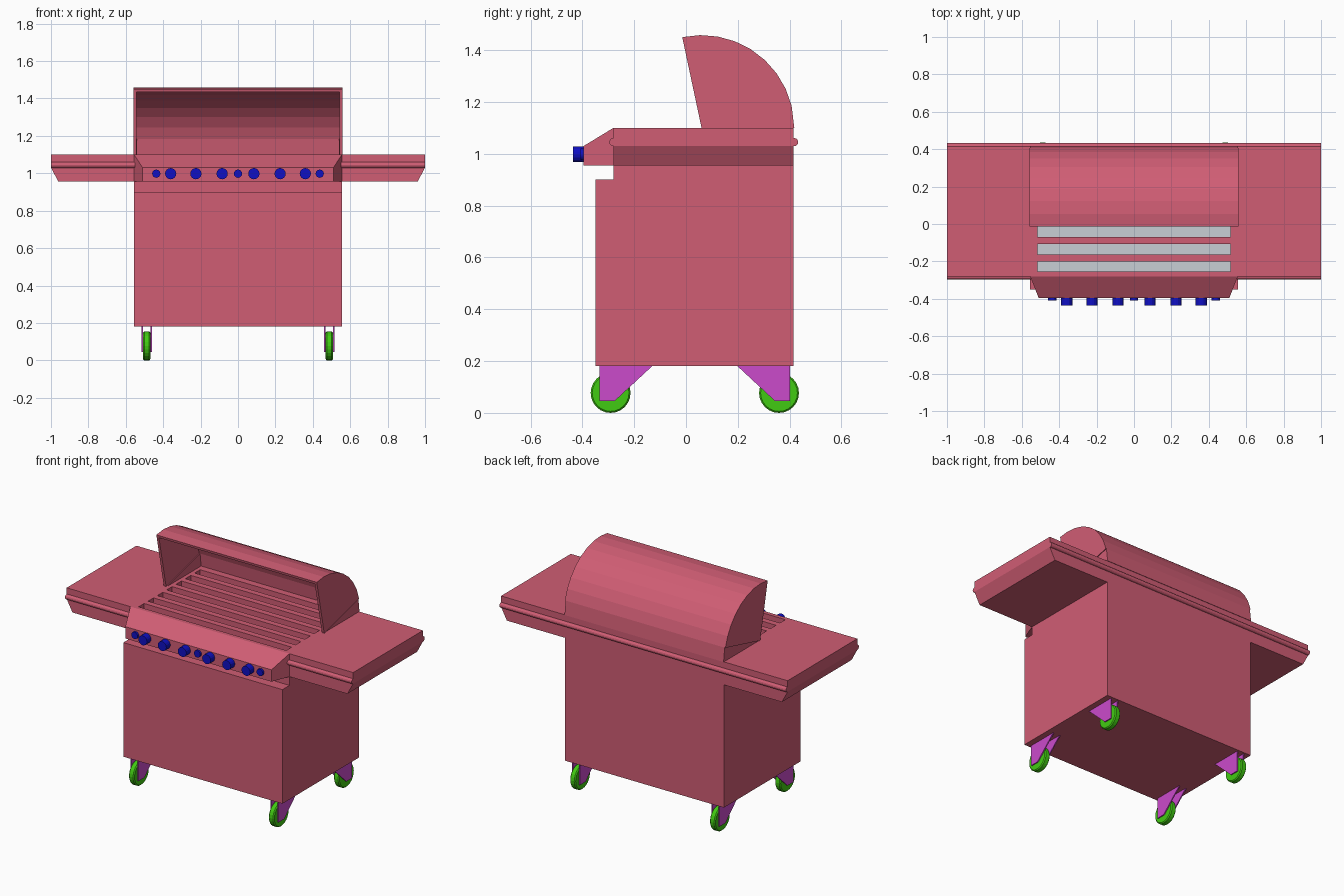
import bpy, bmesh, math
from mathutils import Vector

if "Cube" in bpy.data.objects:
    bpy.data.objects.remove(bpy.data.objects["Cube"])


def material(name, rgb):
    m = bpy.data.materials.new(name)
    m.diffuse_color = (*rgb, 1)
    m.use_nodes = True
    m.node_tree.nodes["Principled BSDF"].inputs["Base Color"].default_value = m.diffuse_color
    return m


RED = material("red enamel", (0.63, 0.11, 0.175))
BLUE = material("blue knob", (0.005, 0.005, 0.55))
GREEN = material("green wheel", (0.053, 0.6, 0.006))
MAGENTA = material("magenta bracket", (0.6, 0.07, 0.6))
GREY = material("grey tray", (0.58, 0.62, 0.66))


def prism(bm, profile, a, b, axis="x"):
    """Extrude a 2D profile from a to b: (y,z) along x, or (x,z) along y."""
    def place(p, t):
        return Vector((t, p[0], p[1])) if axis == "x" else Vector((p[0], t, p[1]))
    lo = [bm.verts.new(place(p, a)) for p in profile]
    hi = [bm.verts.new(place(p, b)) for p in profile]
    faces = [bm.faces.new(lo), bm.faces.new(hi)]
    n = len(profile)
    for i in range(n):
        j = (i + 1) % n
        faces.append(bm.faces.new((lo[i], lo[j], hi[j], hi[i])))
    bmesh.ops.recalc_face_normals(bm, faces=faces)


def box(bm, x0, x1, y0, y1, z0, z1):
    prism(bm, [(y0, z0), (y1, z0), (y1, z1), (y0, z1)], x0, x1)


def arc(c, r, a0, a1, n):
    return [(c[0] + r * math.cos(math.radians(a0 + (a1 - a0) * i / n)),
             c[1] + r * math.sin(math.radians(a0 + (a1 - a0) * i / n)))
            for i in range(n + 1)]


def circle(c, r, n):
    return arc(c, r, 0, 360, n)[:-1]


def finish(name, bm, mat):
    me = bpy.data.meshes.new(name)
    bm.to_mesh(me)
    bm.free()
    me.materials.append(mat)
    ob = bpy.data.objects.new(name, me)
    bpy.context.collection.objects.link(ob)
    return ob


# Cabinet with set-back neck
bm = bmesh.new()
prism(bm, [(-0.35, 0.18), (0.415, 0.18), (0.415, 1.03), (-0.28, 1.03),
           (-0.28, 0.90), (-0.35, 0.90)], -0.555, 0.555)
finish("cabinet", bm, RED)

# Deck across cooking area and both side shelves, with grate slots cut through
bm = bmesh.new()
box(bm, -1, 1, -0.28, 0.415, 1.03, 1.10)
deck = finish("deck", bm, RED)
bm = bmesh.new()
for i in range(7):
    y = -0.255 + 0.093 * i
    box(bm, -0.515, 0.515, y, y + 0.055, 1.0, 1.2)
cutter = finish("slot_cutter", bm, RED)
cutter.hide_render = True
mod = deck.modifiers.new("slots", "BOOLEAN")
mod.operation = "DIFFERENCE"
mod.solver = "EXACT"
mod.object = cutter
bpy.context.view_layer.objects.active = deck
bpy.ops.object.modifier_apply(modifier=mod.name)
bpy.data.objects.remove(cutter)

# Grey tray seen through the slots
bm = bmesh.new()
for i in range(7):
    y = -0.255 + 0.093 * i
    box(bm, -0.515, 0.515, y, y + 0.055, 1.028, 1.035)
finish("drip_tray", bm, GREY)

# Sloped shelf undersides
bm = bmesh.new()
for s in (-1, 1):
    prism(bm, [(s * 0.555, 0.955), (s * 0.96, 0.955), (s * 1.0, 1.03),
               (s * 0.555, 1.03)], -0.28, 0.415, "y")
finish("shelf_supports", bm, RED)

# Round rails along front and back edges
bm = bmesh.new()
prism(bm, circle((0.417, 1.045), 0.016, 12), -1, 1)
for s in (-1, 1):
    prism(bm, circle((-0.28, 1.045), 0.016, 12), s * 0.55, s * 1.0)
finish("edge_rails", bm, RED)

# Control panel: sloped on top, tapered at both ends
bm = bmesh.new()
prism(bm, [(-0.28, 0.955), (-0.395, 0.955), (-0.395, 1.03), (-0.28, 1.10)],
      -0.555, 0.555)
for v in bm.verts:
    if v.co.y < -0.3:
        v.co.x *= 0.51 / 0.555
finish("control_panel", bm, RED)

# Knobs
bm = bmesh.new()
for x in (0.085, 0.225, 0.36):
    for s in (-1, 1):
        prism(bm, circle((s * x, 0.998), 0.03, 16), -0.436, -0.39, "y")
for x in (-0.437, 0, 0.437):
    prism(bm, circle((x, 0.998), 0.022, 16), -0.408, -0.39, "y")
finish("knobs", bm, BLUE)

# Open lid and the fixed hood behind it: curved shell plus end plates
PIVOT, R, T = (0.06, 1.10), 0.358, 0.016


def hood(name, a0, a1, n, w):
    bm = bmesh.new()
    inner = arc(PIVOT, R - T, a0, a1, n)
    prism(bm, arc(PIVOT, R, a0, a1, n) + inner[::-1], -w, w)
    for s in (-1, 1):
        prism(bm, [PIVOT] + inner, s * (w - T), s * w)
    return finish(name, bm, RED)


hood("lid", 14, 102, 8, 0.56)
hood("fixed_hood", 0, 14, 1, 0.555)

# Casters: wheels and paired fork plates, mirrored front to back
wheels, forks = bmesh.new(), bmesh.new()
MID = 0.034
for sx in (-1, 1):
    for sy in (-1, 1):
        prism(wheels, circle((MID + sy * 0.325, 0.077), 0.077, 24),
              sx * 0.469, sx * 0.507)
        plate = [(MID + sy * d, z) for d, z in
                 ((0.367, 0.18), (0.165, 0.18), (0.31, 0.045), (0.367, 0.045))]
        for x in (0.460, 0.509):
            prism(forks, plate, sx * x, sx * (x + 0.007))
        # Axle
        prism(forks, circle((MID + sy * 0.325, 0.077), 0.012, 10),
              sx * 0.462, sx * 0.514)
wheel_ob = finish("wheels", wheels, GREEN)
bev = wheel_ob.modifiers.new("soft_rim", "BEVEL")
bev.width = 0.006
bev.segments = 1
bev.limit_method = "ANGLE"
finish("wheel_forks", forks, MAGENTA)
